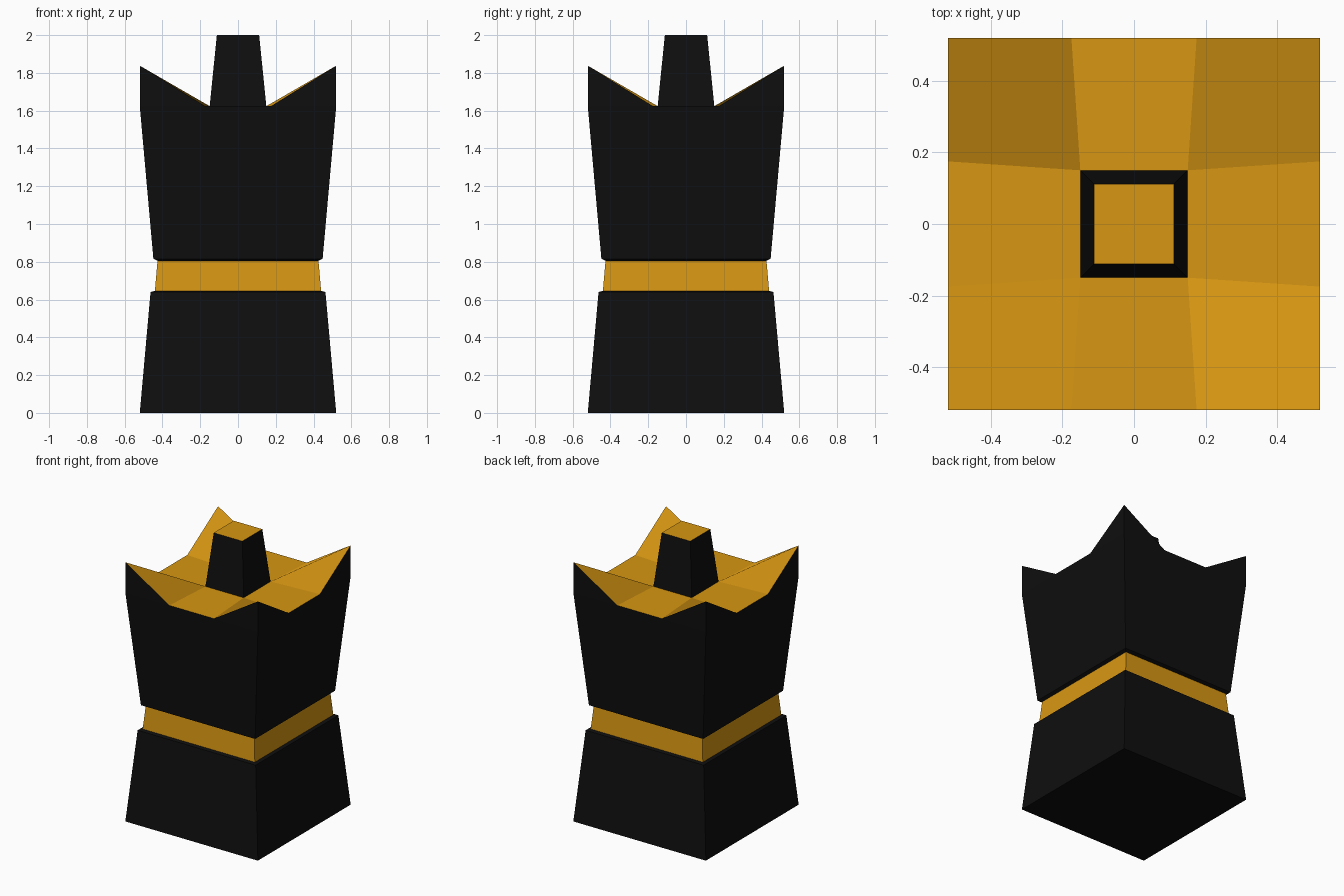
import bpy, bmesh

if "Cube" in bpy.data.objects:
    bpy.data.objects.remove(bpy.data.objects["Cube"])


def material(name, rgb):
    m = bpy.data.materials.new(name)
    m.diffuse_color = (*rgb, 1.0)
    m.use_nodes = True
    m.node_tree.nodes["Principled BSDF"].inputs["Base Color"].default_value = m.diffuse_color
    return m


BLACK = material("black", (0.0045, 0.0045, 0.0045))
GOLD = material("gold", (0.68, 0.305, 0.006))
SIGNS = [(-1, -1), (1, -1), (1, 1), (-1, 1)]


def finish(name, bm, mats):
    mesh = bpy.data.meshes.new(name)
    bm.to_mesh(mesh)
    bm.free()
    for m in mats:
        mesh.materials.append(m)
    obj = bpy.data.objects.new(name, mesh)
    bpy.context.collection.objects.link(obj)
    return obj


def square_loft(bm, rings, cap_bottom=False, cap_top=False):
    """Stack square rings given as (half width, height)."""
    loops = [[bm.verts.new((sx * h, sy * h, z)) for sx, sy in SIGNS] for h, z in rings]
    for a, b in zip(loops, loops[1:]):
        for i in range(4):
            j = (i + 1) % 4
            bm.faces.new((a[i], a[j], b[j], b[i]))
    if cap_bottom:
        bm.faces.new(loops[0][::-1])
    if cap_top:
        bm.faces.new(loops[-1]).material_index = 1
    return loops


# tapered base with a small chamfered lip
bm = bmesh.new()
square_loft(bm, [(0.52, 0), (0.463, 0.64), (0.44, 0.646)], cap_bottom=True)
finish("base", bm, [BLACK])

# recessed waist band
bm = bmesh.new()
square_loft(bm, [(0.44, 0.646), (0.426, 0.805)])
finish("waist_band", bm, [GOLD])

# flared crown: outer walls, then corner peaks around a flat cross
W, S, N, D, P = 0.52, 0.15, 0.175, 1.624, 1.838
bm = bmesh.new()
square_loft(bm, [(0.426, 0.805), (0.448, 0.816), (W, D)])


def face(points, index):
    bm.faces.new([bm.verts.new(p) for p in points]).material_index = index


for i, (sx, sy) in enumerate(SIGNS):
    inner, peak = (sx * S, sy * S, D), (sx * W, sy * W, P)
    foot = (sx * W, sy * W, D)
    on_x, on_y = (sx * W, sy * N, D), (sx * N, sy * W, D)
    flip = 1 if sx * sy > 0 else -1
    face([inner, on_x, peak, on_y][::flip], 1)     # sloped corner
    face([on_x, foot, peak][::flip], 0)            # side of the peak
    face([foot, on_y, peak][::flip], 0)
    # flat strip between this corner and the next
    qx, qy = SIGNS[(i + 1) % 4]
    if sy == qy:
        ends = [(sx * N, sy * W, D), (qx * N, qy * W, D)]
    else:
        ends = [(sx * W, sy * N, D), (qx * W, qy * N, D)]
    face(ends + [(qx * S, qy * S, D), inner], 1)
bmesh.ops.remove_doubles(bm, verts=bm.verts, dist=0.0005)
finish("crown", bm, [BLACK, GOLD])

# tapered finial with a gold top
bm = bmesh.new()
square_loft(bm, [(S, D), (0.112, 2.0)], cap_top=True)
finish("finial", bm, [BLACK, GOLD])
